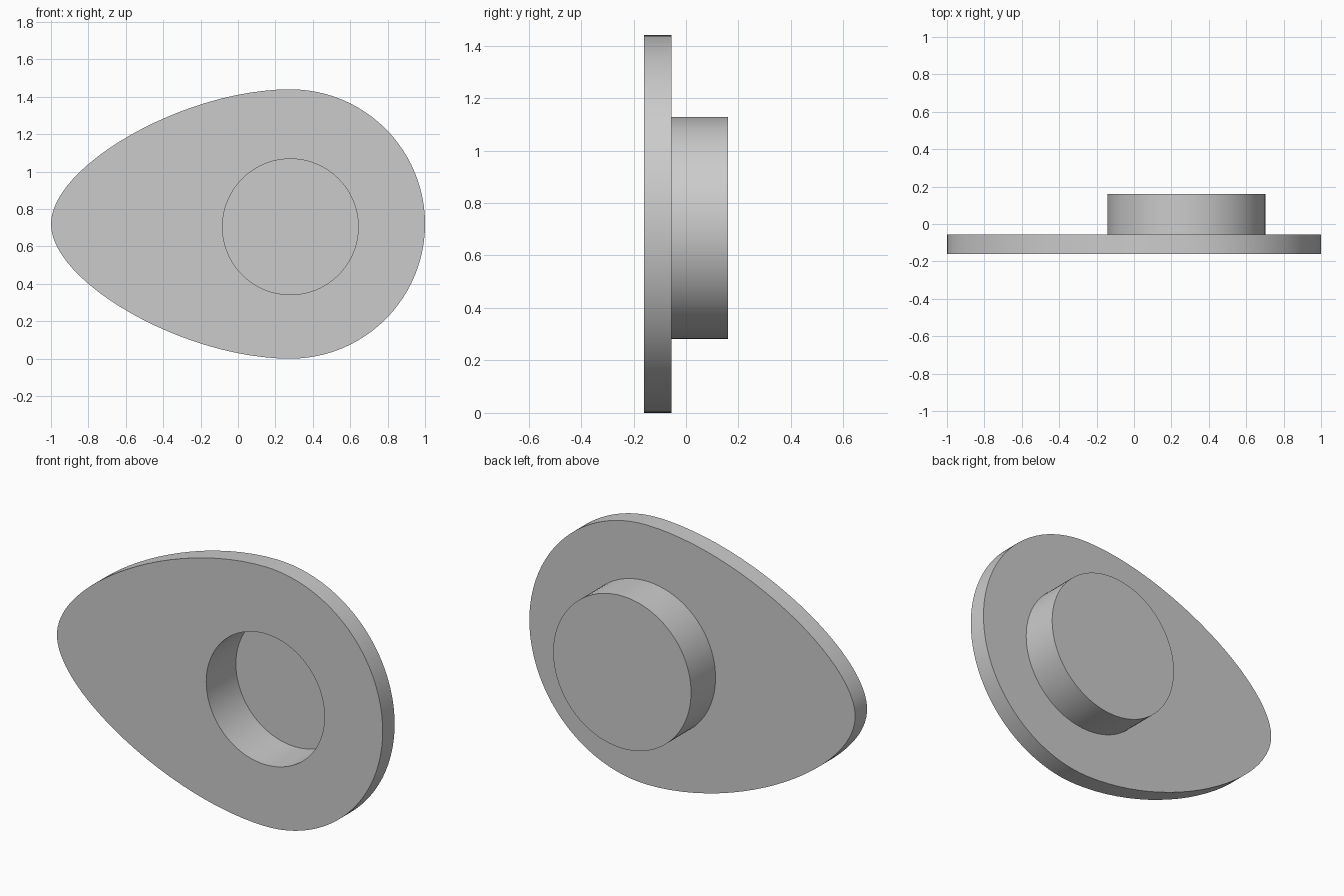
import bpy, bmesh, math
from mathutils import Vector
from mathutils.geometry import interpolate_bezier

cube = bpy.data.objects.get("Cube")
if cube:
    bpy.data.objects.remove(cube, do_unlink=True)

grey = bpy.data.materials.new("plain grey")
grey.use_nodes = True
grey.diffuse_color = (0.6, 0.6, 0.6, 1)
grey.node_tree.nodes["Principled BSDF"].inputs["Base Color"].default_value = (0.6, 0.6, 0.6, 1)

# Main sizes
CX, CZ, R = 0.28, 0.72, 0.72            # round end of the egg outline
BOSS_Z, BOSS_R, BORE_R = 0.705, 0.423, 0.363
FRONT, PLATE_BACK, FLOOR, BACK = -0.16, -0.055, 0.10, 0.16


def circle(x, z, r, n=96):
    return [(x + r * math.cos(2 * math.pi * i / n), z + r * math.sin(2 * math.pi * i / n))
            for i in range(n)]


def egg():
    # half circle on one end, a tapering curve to the narrow tip, mirrored
    arc = [(CX + R * math.cos(a), R * math.sin(a))
           for a in (math.pi / 2 * i / 24 for i in range(24))]
    taper = interpolate_bezier(Vector((CX, R)), Vector((CX - 0.57, R)),
                               Vector((-1, 0.31)), Vector((-1, 0)), 25)
    upper = arc + [(p[0], p[1]) for p in taper]
    lower = [(x, -z) for x, z in reversed(upper[1:-1])]
    return [(x, CZ + z) for x, z in upper + lower]


bm = bmesh.new()


def ring(points, y):
    verts = [bm.verts.new((x, y, z)) for x, z in points]
    return verts, [bm.edges.new((v, verts[i - 1])) for i, v in enumerate(verts)]


def wall(points, y0, y1):
    a, b = ring(points, y0), ring(points, y1)
    n = len(points)
    for i in range(n):
        j = (i + 1) % n
        bm.faces.new((a[0][i], a[0][j], b[0][j], b[0][i]))
    return a, b


def flat_ring(outer, inner):
    bmesh.ops.triangle_fill(bm, edges=outer[1] + inner[1], use_beauty=True)


# Walls of the plate, the boss and the blind bore
plate_front, plate_back = wall(egg(), FRONT, PLATE_BACK)
boss_root, boss_end = wall(circle(CX, BOSS_Z, BOSS_R), PLATE_BACK, BACK)
bore_mouth, bore_floor = wall(circle(CX, BOSS_Z, BORE_R), FRONT, FLOOR)

# Flat faces
flat_ring(plate_front, bore_mouth)
flat_ring(plate_back, boss_root)
bm.faces.new(boss_end[0])
bm.faces.new(bore_floor[0])
bmesh.ops.recalc_face_normals(bm, faces=bm.faces)

mesh = bpy.data.meshes.new("egg_plate_with_boss")
bm.to_mesh(mesh)
bm.free()
mesh.materials.append(grey)
plate = bpy.data.objects.new("egg_plate_with_boss", mesh)
bpy.context.collection.objects.link(plate)

bpy.context.view_layer.objects.active = plate
plate.select_set(True)
bpy.ops.object.shade_smooth_by_angle(angle=math.radians(30))
